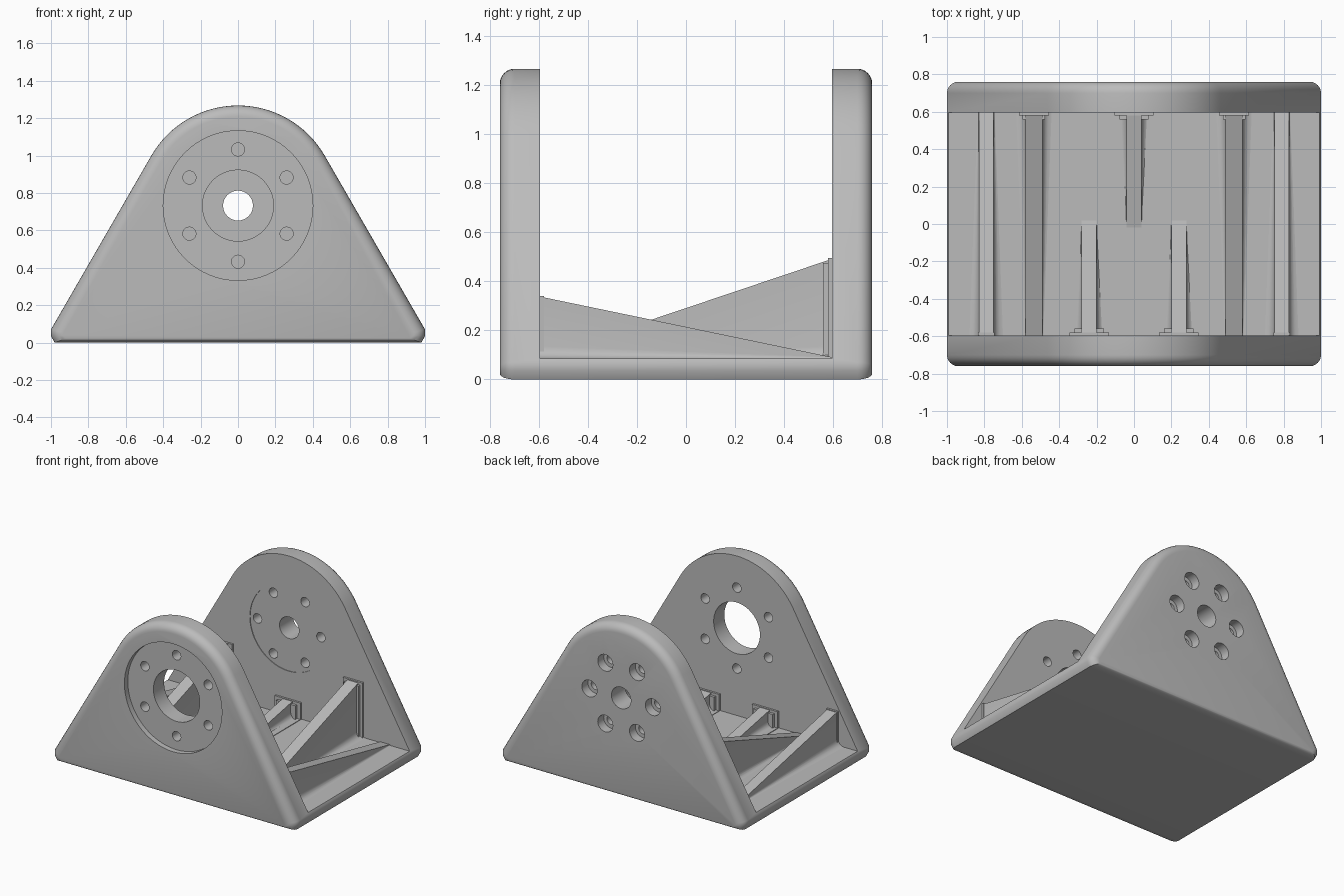
import bpy, bmesh
from math import sin, cos, pi, radians

cube = bpy.data.objects.get("Cube")
if cube:
    bpy.data.objects.remove(cube, do_unlink=True)

grey = bpy.data.materials.new("plain_grey")
grey.use_nodes = True
grey.diffuse_color = (0.5, 0.5, 0.5, 1)
grey.node_tree.nodes["Principled BSDF"].inputs["Base Color"].default_value = (0.5, 0.5, 0.5, 1)

HALF_Y, INNER_Y, FLOOR = 0.76, 0.595, 0.085
ARC_R, AXIS_Z = 0.535, 0.733
made = []


def loft(name, rings):
    """Closed solid through rings that have equal point counts."""
    bm = bmesh.new()
    loops = [[bm.verts.new(p) for p in ring] for ring in rings]
    n = len(loops[0])
    for a, b in zip(loops, loops[1:]):
        for i in range(n):
            j = (i + 1) % n
            bm.faces.new((a[i], a[j], b[j], b[i]))
    bm.faces.new(loops[0])
    bm.faces.new(loops[-1])
    bmesh.ops.recalc_face_normals(bm, faces=bm.faces)
    mesh = bpy.data.meshes.new(name)
    bm.to_mesh(mesh)
    bm.free()
    mesh.materials.append(grey)
    obj = bpy.data.objects.new(name, mesh)
    bpy.context.collection.objects.link(obj)
    return obj


def box(name, x0, x1, y0, y1, z0, z1):
    return loft(name, [[(x0, y, z0), (x1, y, z0), (x1, y, z1), (x0, y, z1)] for y in (y0, y1)])


def cylinder(name, x, z, r, y0, y1, sides=32):
    turn = [2 * pi * i / sides for i in range(sides)]
    return loft(name, [[(x + r * cos(t), y, z + r * sin(t)) for t in turn] for y in (y0, y1)])


def cut(target, cutter):
    cutter.hide_render = True
    mod = target.modifiers.new("cut", "BOOLEAN")
    mod.operation = "DIFFERENCE"
    mod.solver = "EXACT"
    mod.object = cutter
    bpy.ops.object.select_all(action="DESELECT")
    bpy.context.view_layer.objects.active = target
    target.select_set(True)
    bpy.ops.object.modifier_apply(modifier=mod.name)
    bpy.data.objects.remove(cutter, do_unlink=True)


def outline(y, d):
    """Rounded triangular outline, inset by d, with chamfered lower corners."""
    x, r = 1 - d, ARC_R - d
    z = AXIS_Z + (r - sin(radians(60)) * x) / cos(radians(60))
    arc = [radians(30 + 120 * i / 32) for i in range(33)]
    foot = 0.4 * d
    heel = foot + 0.5 * (z - foot)
    return ([(-x, y, z), (-x, y, heel), (0.02 - x, y, foot), (x - 0.02, y, foot), (x, y, heel), (x, y, z)]
            + [(r * cos(t), y, AXIS_Z + r * sin(t)) for t in arc])


# Body: one solid with rounded ends, hollowed to leave a base and two cheek plates
ROUND = 0.06
steps = [i * pi / 12 for i in range(7)]
front = [outline(-HALF_Y + ROUND * (1 - cos(t)), ROUND * (1 - sin(t))) for t in steps]
back = [[(x, -y, z) for x, y, z in ring] for ring in reversed(front)]
body = loft("bracket_body", front + back)
made.append(body)
cut(body, box("cavity", -2, 2, -INNER_Y, INNER_Y, FLOOR, 2))

# Front plate: wide recess, bore and bolt holes
cut(body, cylinder("recess", 0, AXIS_Z, 0.4, -1, -HALF_Y + 0.04, 64))
cut(body, cylinder("bore", 0, AXIS_Z, 0.19, -1, -0.5, 48))
for k in range(6):
    a = radians(30 + 60 * k)
    cut(body, cylinder("bolt", 0.3 * cos(a), AXIS_Z + 0.3 * sin(a), 0.035, -1, -0.5, 20))

# Back plate: shallow inner recess, axle hole and counterbored bolt holes
cut(body, cylinder("seat", 0, AXIS_Z, 0.32, 0.5, INNER_Y + 0.005, 64))
cut(body, cylinder("axle", 0, AXIS_Z, 0.08, 0.5, 1))
for k in range(6):
    a = radians(60 * k)
    x, z = 0.26 * cos(a), AXIS_Z + 0.26 * sin(a)
    cut(body, cylinder("bolt", x, z, 0.035, 0.5, 1, 20))
    cut(body, cylinder("counterbore", x, z, 0.062, 0.69, 1, 24))


def rib_section(x, y, half, height):
    """Upright web with concave fillets at the floor."""
    r = min(0.05, height * 0.9)
    side = [(half + r * (1 - sin(t)), r * (1 - cos(t))) for t in (i * pi / 8 for i in range(5))]
    right = [(half + r, -0.01)] + side + [(half, height)]
    left = [(-px, pz) for px, pz in reversed(right)]
    return [(x + px, y, FLOOR + pz) for px, pz in right + left]


def rib(name, x, half, y_high, y_low, z_high, pad_half):
    """Sloping rib with a stepped pad against its plate."""
    s = 1 if y_high > 0 else -1
    made.append(loft(name, [rib_section(x, y_high + s * 0.01, half, z_high - FLOOR),
                            rib_section(x, y_low, half, 0.006)]))
    for w, t, drop in ((pad_half, 0.015, 0), (pad_half * 0.75, 0.035, 0.02)):
        ys = sorted((y_high + s * 0.01, y_high - s * t))
        made.append(box(name + "_pad", x - w, x + w, *ys, FLOOR - 0.01, z_high - drop))


def foot(name, x, y0, y1):
    """Thin plate under a short rib."""
    made.append(box(name, x - 0.105, x + 0.105, y0, y1, FLOOR - 0.01, FLOOR + 0.004))


# Long ribs, mirrored, and three short ribs
for s, side in ((1, "left"), (-1, "right")):
    rib(side + "_tall_rib", s * 0.535, 0.045, INNER_Y, -INNER_Y, 0.495, 0.08)
    rib(side + "_outer_rib", s * 0.79, 0.04, -INNER_Y, INNER_Y, 0.34, 0.045)
    rib(side + "_short_rib", s * 0.24, 0.04, -INNER_Y, 0.02, 0.21, 0.105)
    foot(side + "_short_rib_foot", s * 0.24, -INNER_Y, 0.1)
rib("middle_short_rib", 0, 0.04, INNER_Y, -0.02, 0.21, 0.105)
foot("middle_short_rib_foot", 0, -0.1, INNER_Y)

# Smooth rounded surfaces, crisp edges
bpy.ops.object.select_all(action="DESELECT")
for obj in made:
    obj.select_set(True)
bpy.context.view_layer.objects.active = body
bpy.ops.object.shade_smooth_by_angle(angle=radians(30))
